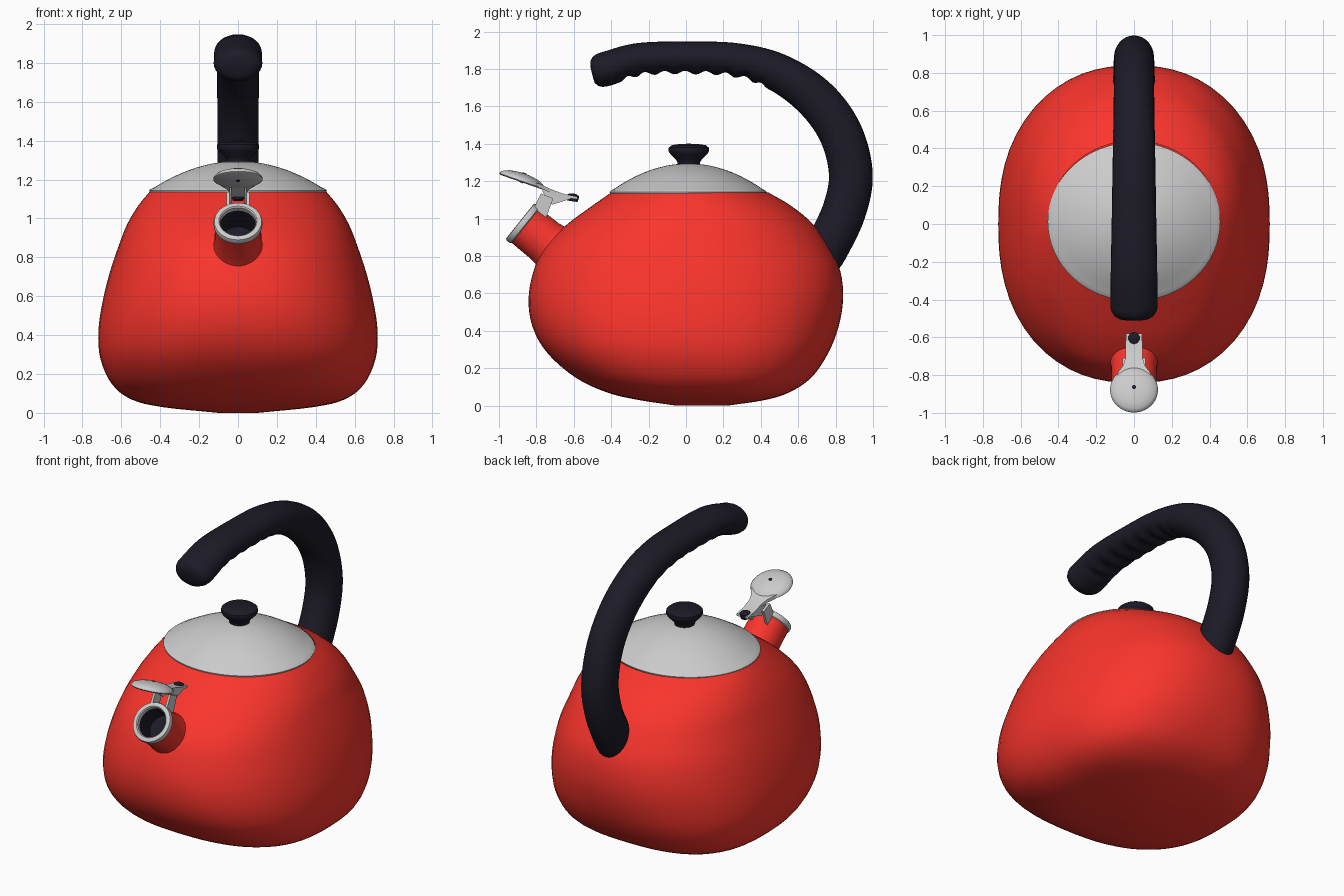
import bpy, bmesh, math
from mathutils import Vector

if "Cube" in bpy.data.objects:
    bpy.data.objects.remove(bpy.data.objects["Cube"])


def material(name, color):
    m = bpy.data.materials.new(name)
    m.diffuse_color = color
    m.use_nodes = True
    m.node_tree.nodes["Principled BSDF"].inputs["Base Color"].default_value = m.diffuse_color
    return m


RED = material("red_enamel", (0.95, 0.035, 0.025, 1))
DARK = material("dark_grip", (0.012, 0.011, 0.02, 1))


def finish(name, bm, mat=None, angle=40):
    bmesh.ops.recalc_face_normals(bm, faces=bm.faces)
    me = bpy.data.meshes.new(name)
    bm.to_mesh(me)
    bm.free()
    ob = bpy.data.objects.new(name, me)
    bpy.context.collection.objects.link(ob)
    if mat:
        me.materials.append(mat)
    bpy.ops.object.select_all(action='DESELECT')
    ob.select_set(True)
    bpy.context.view_layer.objects.active = ob
    bpy.ops.object.shade_smooth_by_angle(angle=math.radians(angle))
    return ob


def spline(pts, steps):
    """Catmull-Rom through tuples of any length."""
    p = [Vector(q) for q in pts]
    p = [p[0] * 2 - p[1]] + p + [p[-1] * 2 - p[-2]]
    out = []
    for a, b, c, d in zip(p, p[1:], p[2:], p[3:]):
        for i in range(steps):
            t = i / steps
            out.append(0.5 * (2 * b + (c - a) * t + (2 * a - 5 * b + 4 * c - d) * t * t
                              + (3 * b - a - 3 * c + d) * t ** 3))
    return out + [p[-2]]


def loft(name, rings, mat=None, cap_start=True, cap_end=True, angle=40):
    bm = bmesh.new()
    vs = [[bm.verts.new(co) for co in r] for r in rings]
    n = len(vs[0])
    for a, b in zip(vs, vs[1:]):
        for i in range(n):
            j = (i + 1) % n
            bm.faces.new((a[i], a[j], b[j], b[i]))
    if cap_start:
        bm.faces.new(vs[0])
    if cap_end:
        bm.faces.new(vs[-1])
    return finish(name, bm, mat, angle)


def lathe(name, profile, origin, axis=(0, 0, 1), mat=None, sy=1, n=40, caps=(True, True)):
    q = Vector(axis).to_track_quat('Z', 'Y')
    rings = []
    for r, h in profile:
        r = max(r, 0.002)
        rings.append([Vector(origin) + q @ Vector((r * math.cos(k * math.tau / n),
                                                   r * sy * math.sin(k * math.tau / n), h))
                      for k in range(n)])
    return loft(name, rings, mat, *caps)


def plate(name, outline, x0, x1, mat=None):
    """Outline in (y, z) extruded along x."""
    return loft(name, [[(x, y, z) for y, z in outline] for x in (x0, x1)], mat)


# Body: rounded-oval sections (z, half width, front y, back y, squareness)
sections = [(0.0, .10, -.05, .22, 2.5), (.03, .39, -.25, .42, 2.6), (.07, .55, -.42, .55, 2.6),
            (.15, .65, -.59, .67, 2.55), (.28, .708, -.74, .76, 2.45), (.42, .718, -.82, .815, 2.35),
            (.57, .697, -.842, .84, 2.3), (.72, .66, -.815, .825, 2.25), (.85, .617, -.755, .765, 2.2),
            (.97, .57, -.635, .68, 2.15), (1.07, .51, -.50, .56, 2.1), (1.14, .452, -.40, .44, 2.0)]
N = 64
rings = []
for z, w, f, b, e in spline(sections, 4):
    ring = []
    for k in range(N):
        c, s = math.cos(k * math.tau / N), math.sin(k * math.tau / N)
        g = (abs(c) ** e + abs(s) ** e) ** (-1 / e)
        ring.append((w * c * g, (f + b) / 2 + (b - f) / 2 * s * g, z))
    rings.append(ring)
loft("body", rings, RED, cap_end=False)

# Lid and knob
dome = [(.455, 1.135), (.457, 1.143), (.447, 1.152)] + \
       [(r * .43, 1.16 + .135 * (1 - r * r)) for r in (1, .9, .8, .7, .6, .5, .4, .3, .2, .1, 0)]
lathe("lid", dome, (0, .012, 0), sy=.92, n=64)
lathe("lid_knob", [(.06, 1.26), (.06, 1.30), (.068, 1.315), (.10, 1.347), (.109, 1.362),
                   (.107, 1.38), (.09, 1.393), (.05, 1.399), (0, 1.401)], (0, .015, 0), mat=DARK)

# Handle: (y, z, in-plane radius, x radius), rounded tip then swept path
path = [Vector(p) for p in ((-.504, 1.782, .03, .05), (-.50, 1.783, .058, .08),
                            (-.485, 1.786, .078, .105), (-.465, 1.79, .088, .118))]
path += spline([(-.44, 1.797, .092, .125), (-.25, 1.850, .089, .123), (.02, 1.859, .088, .118),
                (.27, 1.846, .092, .114), (.49, 1.782, .102, .11), (.69, 1.645, .113, .107),
                (.825, 1.46, .116, .106), (.881, 1.24, .117, .106), (.845, 1.04, .117, .108),
                (.755, .85, .117, .11), (.70, .76, .112, .105)], 16)
rings = []
for i, (y, z, rn, rx) in enumerate(path):
    a, b = path[max(i - 1, 0)], path[min(i + 1, len(path) - 1)]
    t = Vector((b[0] - a[0], b[1] - a[1])).normalized()
    # finger ripples on the underside
    fade = max(0, min(1, (y + .38) / .05, (.47 - y) / .05)) if z > 1.6 else 0
    dip = .02 * fade * (.5 + .5 * math.cos(math.tau * (y + .34) / .112))
    ring = []
    for k in range(28):
        c, s = math.cos(k * math.tau / 28), math.sin(k * math.tau / 28)
        d = (rn - dip * max(c, 0)) * c
        ring.append((rx * s, y + t.y * d, z - t.x * d))
    rings.append(ring)
loft("handle", rings, DARK, angle=60)

# Spout: flared red neck, metal rim and dark bore
axis, mouth = Vector((0, -.78, .626)), Vector((0, -.888, .987))
lathe("spout", [(.17, -.34), (.148, -.28), (.13, -.23), (.121, -.17), (.118, -.03)],
      mouth, axis, RED, caps=(False, False))
lathe("spout_rim", [(.117, -.04), (.124, -.034), (.126, -.015), (.122, -.003), (.115, 0),
                    (.098, 0), (.092, -.006), (.092, -.03)], mouth, axis, caps=(False, False))
lathe("spout_bore", [(.093, -.012), (.09, -.16), (0, -.16)], mouth, axis, DARK, caps=(False, True))

# Whistle flap: domed disc, rivet, thumb button and hinge bracket
tilt, centre = Vector((0, .33, .944)), Vector((0, -.88, 1.195))
lathe("flap", [(0, 0), (.118, 0), (.127, .006), (.126, .014), (.112, .027), (.08, .04),
               (.04, .047), (0, .05)], centre, tilt)
lathe("flap_rivet", [(.011, -.003), (.011, .052)], centre, tilt, DARK, n=16)
# Lever tapers out of the flap: (y, top z, bottom z, half width)
lever = [(-.83, 1.195, 1.18, .10), (-.785, 1.188, 1.165, .085), (-.75, 1.17, 1.15, .058),
         (-.71, 1.153, 1.133, .046), (-.65, 1.131, 1.113, .043), (-.58, 1.118, 1.103, .043)]
loft("flap_lever", [[(-w, y, b), (w, y, b), (w, y, t), (-w, y, t)] for y, t, b, w in lever])
lathe("thumb_button", [(.028, -.01), (.033, .01), (.031, .022), (.018, .03), (0, .032)],
      (0, -.607, 1.103), (0, .15, 1), DARK, n=24)
for side, name in ((-1, "left"), (1, "right")):
    plate("hinge_plate_" + name, [(-.818, 1.05), (-.775, 1.135), (-.71, 1.108), (-.75, 1.0)],
          side * .045, side * .06)
    plate("lever_web_" + name, [(-.775, 1.165), (-.74, 1.162), (-.62, 1.12), (-.62, 1.105),
                                (-.715, 1.075), (-.745, 1.10)], side * .033, side * .044)
